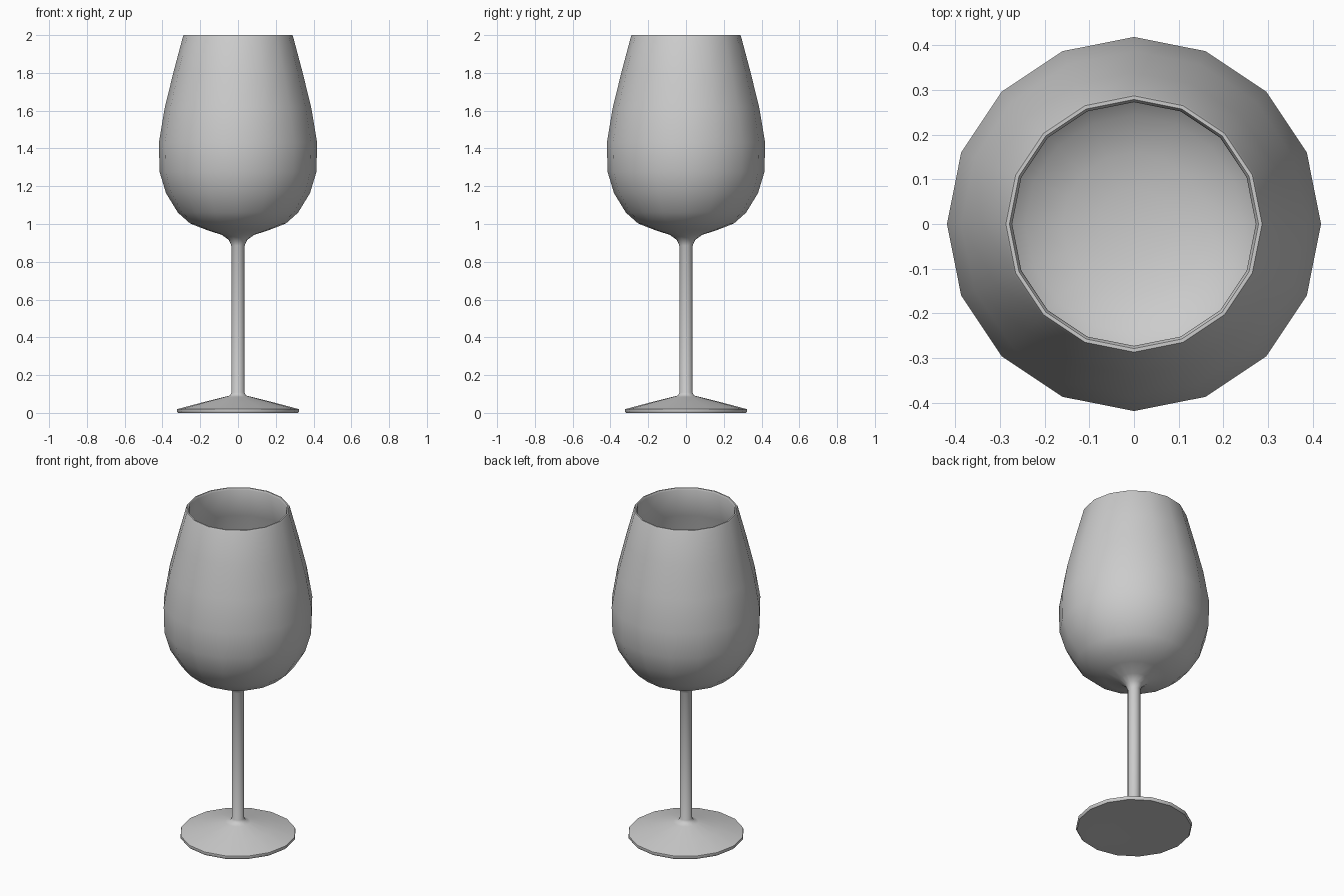
import bpy, bmesh, math

if "Cube" in bpy.data.objects:
    bpy.data.objects.remove(bpy.data.objects["Cube"])

SIDES = 16


def lathe(name, profile):
    """Revolve an (r, z) profile around the z axis."""
    bm = bmesh.new()
    verts = [bm.verts.new((r, 0, z)) for r, z in profile]
    edges = [bm.edges.new(p) for p in zip(verts, verts[1:])]
    bmesh.ops.spin(bm, geom=verts + edges, cent=(0, 0, 0), axis=(0, 0, 1),
                   angle=2 * math.pi, steps=SIDES)
    bmesh.ops.remove_doubles(bm, verts=bm.verts, dist=0.0005)
    bmesh.ops.recalc_face_normals(bm, faces=bm.faces)
    mesh = bpy.data.meshes.new(name)
    bm.to_mesh(mesh)
    bm.free()
    obj = bpy.data.objects.new(name, mesh)
    bpy.context.collection.objects.link(obj)
    bpy.context.view_layer.objects.active = obj
    obj.select_set(True)
    bpy.ops.object.shade_smooth_by_angle(angle=math.radians(50))
    obj.select_set(False)
    return obj


# Foot and stem profile, from the underside centre upwards
foot_stem = [(0, 0.005), (0.11, 0.002), (0.318, 0.0), (0.324, 0.008), (0.322, 0.02),
             (0.19, 0.055), (0.07, 0.085), (0.043, 0.092), (0.035, 0.108),
             (0.035, 0.885)]
# Outer bowl, flaring out of the stem
bowl_outer = [(0.048, 0.915), (0.085, 0.942), (0.17, 0.97), (0.254, 1.003),
              (0.318, 1.06), (0.381, 1.163), (0.415, 1.275), (0.419, 1.43),
              (0.387, 1.62), (0.34, 1.81), (0.292, 1.99)]
# Rounded rim and inner wall down to the bowl floor
bowl_inner = [(0.287, 2.0), (0.279, 2.0), (0.273, 1.99), (0.322, 1.81),
              (0.369, 1.62), (0.400, 1.43), (0.396, 1.28), (0.364, 1.175),
              (0.304, 1.075), (0.244, 1.022), (0.16, 0.99), (0.08, 0.975), (0, 0.972)]

lathe("wine_glass", foot_stem + bowl_outer + bowl_inner)
